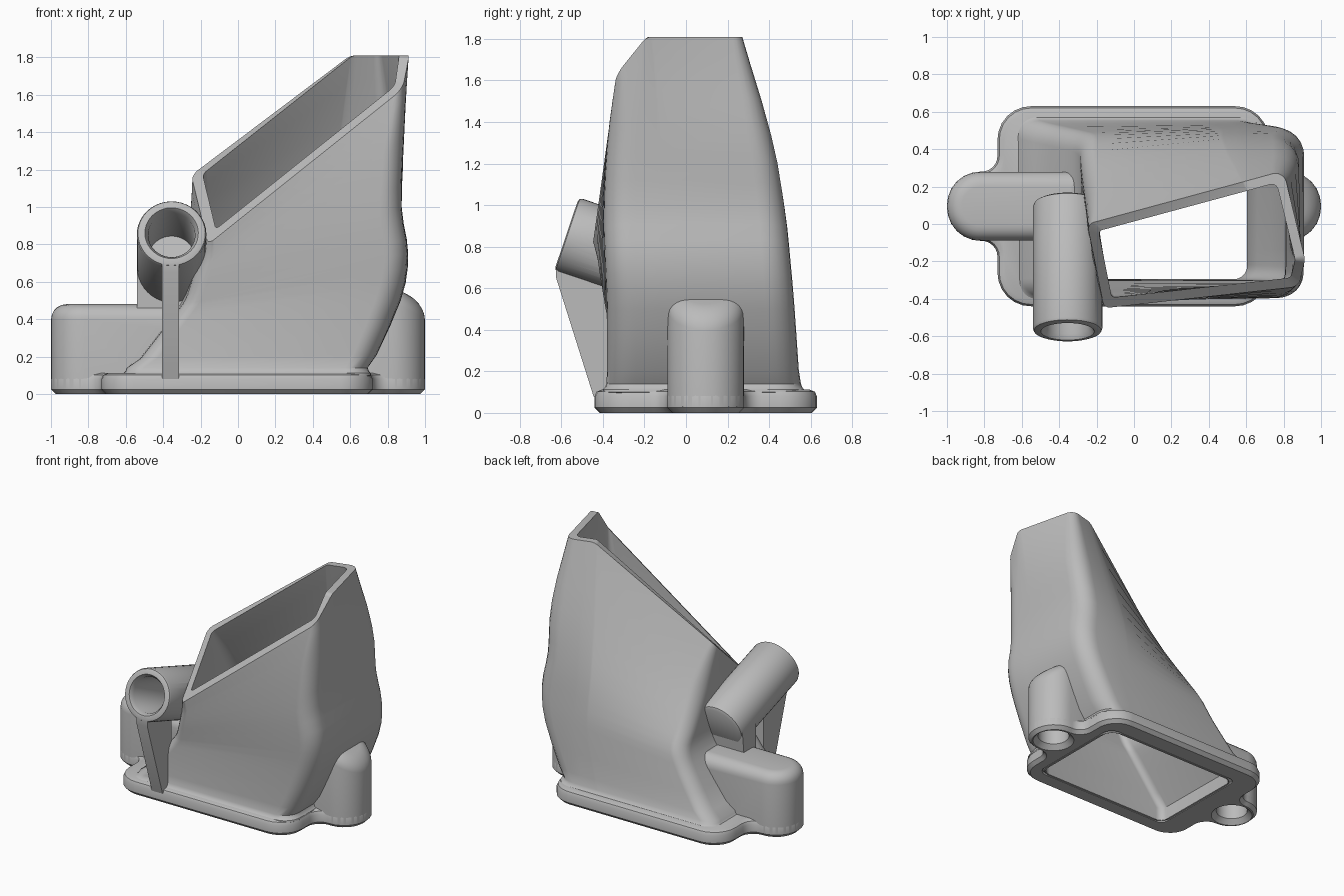
import bpy, bmesh, math
from mathutils import Vector as V

if "Cube" in bpy.data.objects:
    bpy.data.objects.remove(bpy.data.objects["Cube"])

grey = bpy.data.materials.new("plain_grey")
grey.use_nodes = True
grey.diffuse_color = (0.5, 0.5, 0.5, 1)
grey.node_tree.nodes["Principled BSDF"].inputs["Base Color"].default_value = (0.5, 0.5, 0.5, 1)


def fillet(corners, radii, segs=6):
    """Round every corner of a closed loop."""
    out, n = [], len(corners)
    for i, c in enumerate(corners):
        a, b = corners[i - 1] - c, corners[(i + 1) % n] - c
        p = c + a.normalized() * min(radii[i], 0.67 * a.length)
        q = c + b.normalized() * min(radii[i], 0.67 * b.length)
        for k in range(segs + 1):
            t = k / segs
            w = 2 * (1 - t) * t * 0.72      # rational weight, close to an arc
            d = (1 - t) ** 2 + w + t * t
            out.append((p * (1 - t) ** 2 + c * w + q * t * t) / d)
    return out


def inset(corners, dist):
    """Offset a counter-clockwise loop inward in plan."""
    out, n = [], len(corners)
    for i, c in enumerate(corners):
        a, b = c - corners[i - 1], corners[(i + 1) % n] - c
        na, nb = V((-a.y, a.x, 0)).normalized(), V((-b.y, b.x, 0)).normalized()
        out.append(c + (na + nb) * dist / (1 + na.dot(nb)))
    return out


def loft(name, rings, closed=False):
    """Bridge equal rings; cap the ends, or join last to first."""
    bm = bmesh.new()
    loops = [[bm.verts.new(p) for p in ring] for ring in rings]
    n = len(loops[0])
    pairs = list(zip(loops, loops[1:])) + ([(loops[-1], loops[0])] if closed else [])
    for lo, hi in pairs:
        for i in range(n):
            j = (i + 1) % n
            bm.faces.new((lo[i], lo[j], hi[j], hi[i]))
    if not closed:
        bm.faces.new(loops[0][::-1])
        bm.faces.new(loops[-1])
    bmesh.ops.remove_doubles(bm, verts=bm.verts, dist=0.0002)
    bmesh.ops.recalc_face_normals(bm, faces=bm.faces)
    mesh = bpy.data.meshes.new(name)
    bm.to_mesh(mesh)
    bm.free()
    mesh.materials.append(grey)
    ob = bpy.data.objects.new(name, mesh)
    bpy.context.collection.objects.link(ob)
    return ob


def activate(ob):
    bpy.ops.object.select_all(action='DESELECT')
    ob.select_set(True)
    bpy.context.view_layer.objects.active = ob


def cut(ob, *cutters):
    activate(ob)
    for c in cutters:
        m = ob.modifiers.new("cut", 'BOOLEAN')
        m.operation, m.solver, m.object = 'DIFFERENCE', 'EXACT', c
        bpy.ops.object.modifier_apply(modifier=m.name)


def at_z(ring, z):
    return [V((p.x, p.y, z)) for p in ring]


def turned(name, origin, axis, profile, segs=40):
    """Revolve (radius, distance) pairs around an axis."""
    axis = axis.normalized()
    u = axis.orthogonal().normalized()
    v = axis.cross(u)
    angles = [2 * math.pi * k / segs for k in range(segs)]
    return loft(name, [[origin + axis * s + (u * math.cos(a) + v * math.sin(a)) * r
                        for a in angles] for r, s in profile])


# Duct sections: front right, front left, left wall, back left, back wall, back right
keys = [
    [(-.59, -.38, .1), (.69, -.38, .1), (.69, -.18, .1), (.69, .55, .1), (.4, .55, .1), (-.6, .55, .1)],
    [(-.34, -.38, .42), (.85, -.38, .5), (.87, -.18, .5), (.87, .525, .5), (.5, .52, .48), (-.38, .5, .4)],
    [(-.28, -.39, .5), (.9, -.39, .75), (.91, -.18, .75), (.91, .505, .75), (.52, .5, .68), (-.3, .47, .55)],
    [(-.24, -.41, .6), (.87, -.395, 1), (.875, -.18, 1), (.875, .485, 1), (.52, .46, .95), (-.29, .38, .67)],
    [(-.2, -.43, .7), (.88, -.375, 1.35), (.89, -.18, 1.4), (.88, .43, 1.35), (.55, .38, 1.3), (-.27, .19, .92)],
    [(-.16, -.45, .8), (.88, -.335, 1.63), (.915, -.19, 1.81), (.8, .285, 1.81), (.6, .23, 1.81), (-.25, 0, 1.17)],
]
keys = [[V(p) for p in s] for s in keys]
RADII = [.09, .12, .06, .14, .06, .1]
TOP, STEPS = 1.81, 3


def smooth_point(a, b, c, d, t):
    return (b * 2 + (c - a) * t + (a * 2 - b * 5 + c * 4 - d) * t * t
            + (b * 3 - a - c * 3 + d) * t ** 3) / 2


# Smooth the sections between the key ones
sections = []
for i in range(len(keys) - 1):
    near = [keys[max(i - 1, 0)], keys[i], keys[i + 1], keys[min(i + 2, len(keys) - 1)]]
    for k in range(STEPS):
        sections.append([smooth_point(*ps, k / STEPS) for ps in zip(*near)])
sections.append(keys[-1])
LAST = len(sections) - 1


def radii(i, inner=False):
    k = (1 - .55 * max(0, i - LAST + STEPS) / STEPS) * (.6 if inner else 1)
    return [r * k for r in RADII]


def inner_ring(i, extra=0.0):
    ring = inset(sections[i], .085 - .033 * i / LAST - extra)
    if i == LAST:                           # rim follows the sloping mouth
        for p, q in zip(ring, sections[i]):
            if q.z < TOP - .01:
                p.z = min(TOP, q.z + .68 * (p.x - q.x) + .94 * (p.y - q.y))
    return fillet(ring, radii(i, True))


base = sections[0]
outer = [fillet(at_z(inset(base, .07), 0), radii(0))]
for out, z in ((0, .08), (.022, .1), (.02, .112), (.01, .122), (.003, .14)):
    outer.append(fillet(at_z(inset(base, -out), z), radii(0)))
outer += [fillet(s, radii(i)) for i, s in enumerate(sections) if i]
inner = [inner_ring(i) for i in range(LAST, -1, -1)]
inner.append(at_z(inner[-1], 0))
duct = loft("duct", outer + inner, closed=True)

# Hollow core, used to trim everything that meets the duct
core_rings = [inner_ring(i, .02) for i in range(LAST + 1)]
core = loft("core_cutter", [at_z(core_rings[0], -.1)] + core_rings)
bm = bmesh.new()
bm.from_mesh(core.data)
bmesh.ops.triangulate(bm, faces=bm.faces)
bm.to_mesh(core.data)
bm.free()

# Screw holes in the underside
screws = [turned("screw_cutter", V((x, .095, -.05)), V((0, 0, 1)),
                 [(.145, 0), (.145, .05), (.11, .085), (.11, .27)]) for x in (-.825, .825)]

# Base flange, its outline including both screw ears
plan = [(-.73, -.44), (.72, -.44), (.72, -.09), (1, -.09), (1, .28), (.72, .28),
        (.72, .63), (-.73, .63), (-.73, .28), (-1, .28), (-1, -.09), (-.73, -.09)]
plan = [V((x, y, 0)) for x, y in plan]


def flange_ring(d, z):
    # outward corners tighten and inward corners widen as the outline shrinks
    body, ear, neck = .18 - d, .18 - d, .085 + d
    return fillet(at_z(inset(plan, d), z), [body, body, neck, ear, ear, neck] * 2)


flange = loft("base_flange", [flange_ring(d, z) for d, z in
                              ((.025, 0), (0, .025), (0, .08), (.01, .102), (.035, .112))])
cut(flange, core, *screws)


# Screw lugs at both ends
def lug(name, side, reach, slope):
    loop = [V((x * side, y, 0)) for x, y in ((1, -.09), (1, .28), (reach, .28), (reach, -.09))]
    if side < 0:
        loop.reverse()
    rr = [.18 if abs(p.x) == 1 else .01 for p in loop]

    def ring(d, z, tilt):
        r = fillet(inset(loop, d), [max(q - d, .01) for q in rr], 10)
        return [V((p.x, p.y, z + tilt * (1 - abs(p.x)))) for p in r]
    steps = [(.03, .004, 0), (.001, .03, 0), (.001, .4, slope)]
    for k in range(1, 6):
        a = k / 5 * math.pi / 2
        steps.append((.001 + .08 * (1 - math.cos(a)), .4 + .08 * math.sin(a), slope))
    return loft(name, [ring(*s) for s in steps])


right_lug = lug("right_screw_lug", -1, .25, 0)
left_lug = lug("left_screw_lug", 1, .66, .55)
cut(right_lug, core, screws[0])
cut(left_lug, core, screws[1])

# Slanted socket tube
tube = turned("socket_tube", V((-.355, -.575, .86)), V((0, .95, -.32)),
              [(.165, 0), (.18, .006), (.186, .02), (.186, .7), (.178, .72), (.16, .73)])
bore = turned("bore_cutter", V((-.355, -.575, .86)), V((0, .95, -.32)),
              [(.155, -.02), (.125, .03), (.125, .42)])
cut(tube, core, bore)


def side_plate(name, side, x0, x1):
    """Extrude a (y, z) outline across x and trim it to the duct."""
    ob = loft(name, [[V((x, y, z)) for y, z in side] for x in (x0, x1)])
    cut(ob, core)
    return ob


# Support rib under the tube, and the saddle joining the tube to the lug
rib = side_plate("support_rib", [(-.625, .70), (-.625, .65), (-.445, .08), (-.34, .08), (-.34, .615)],
                 -.405, -.315)
saddle = side_plate("tube_saddle", [(-.06, .69), (-.06, .45), (.08, .45), (.1, .63)], -.539, -.25)

# Cutters are no longer needed
for c in [core, bore] + screws:
    bpy.data.objects.remove(c)

for ob in (duct, flange, right_lug, left_lug, tube, rib, saddle):
    activate(ob)
    bpy.ops.object.shade_smooth_by_angle(angle=math.radians(35))
